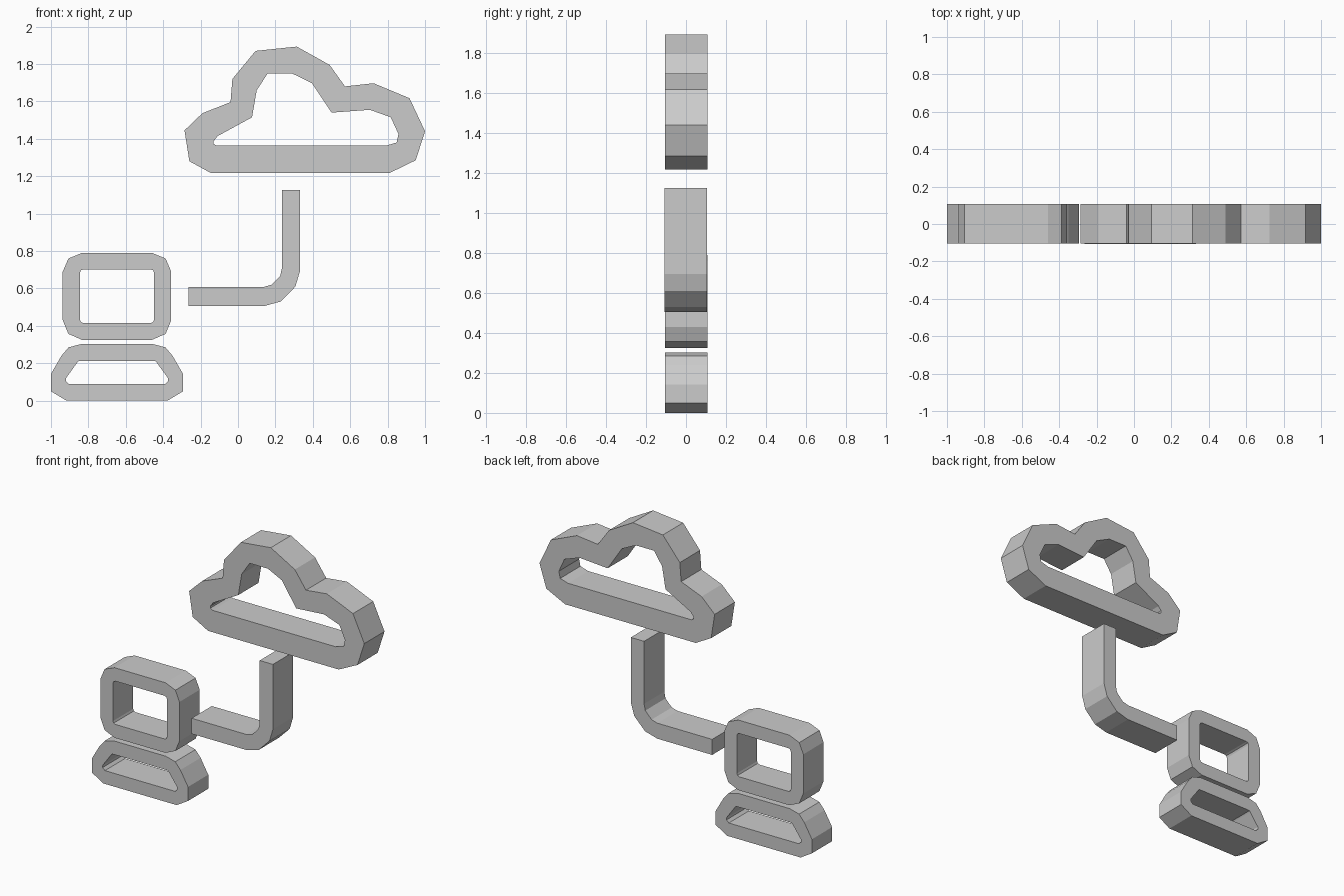
import bpy, bmesh

if "Cube" in bpy.data.objects:
    bpy.data.objects.remove(bpy.data.objects["Cube"])

def band(name, outer, inner, y0, y1, closed=True):
    """Extruded strip between two matching x-z outlines."""
    bm = bmesh.new()
    rows = [[bm.verts.new((x, y, z)) for x, z in line]
            for line, y in ((outer, y0), (outer, y1), (inner, y1), (inner, y0))]
    n = len(outer)
    for i in range(n if closed else n - 1):
        j = (i + 1) % n
        for k in range(4):
            a, b = rows[k], rows[(k + 1) % 4]
            bm.faces.new((a[i], a[j], b[j], b[i]))
    if not closed:
        for i in (0, n - 1):
            bm.faces.new([r[i] for r in rows])
    bmesh.ops.recalc_face_normals(bm, faces=bm.faces)
    mesh = bpy.data.meshes.new(name)
    bm.to_mesh(mesh)
    bm.free()
    obj = bpy.data.objects.new(name, mesh)
    bpy.context.collection.objects.link(obj)
    return obj

def mirrored(half, cx):
    """Half outline (top to bottom, right side) mirrored about x = cx."""
    return [(cx + x, z) for x, z in half] + [(cx - x, z) for x, z in reversed(half)]

BACK, FRONT = 0.108, -0.104
CX = -0.647

# Cloud outline
cloud_outer = [(-.286, 1.445), (-.19, 1.537), (-.04, 1.596), (-.03, 1.72), (.094, 1.87),
               (.314, 1.893), (.49, 1.795), (.572, 1.68), (.725, 1.697), (.917, 1.617),
               (1.0, 1.44), (.95, 1.285), (.812, 1.218), (-.147, 1.218), (-.26, 1.28)]
cloud_inner = [(-.13, 1.387), (-.11, 1.414), (.075, 1.515), (.10, 1.66), (.158, 1.748),
               (.292, 1.748), (.395, 1.698), (.50, 1.54), (.705, 1.555), (.817, 1.515),
               (.858, 1.425), (.848, 1.38), (.79, 1.363), (-.115, 1.363), (-.13, 1.373)]
band("cloud", cloud_outer, cloud_inner, FRONT, BACK)

# Bent cable between computer and cloud
cable_outer = [(.332, 1.125), (.332, .695), (.307, .61), (.228, .53), (.137, .505), (-.265, .505)]
cable_inner = [(.235, 1.125), (.235, .71), (.226, .668), (.18, .62), (.137, .608), (-.265, .608)]
band("cable", cable_outer, cable_inner, -BACK, -FRONT, closed=False)

# Monitor frame
screen_outer = [(.187, .79), (.26, .76), (.29, .69), (.29, .43), (.26, .357), (.187, .325)]
screen_inner = [(.18, .702), (.193, .697), (.198, .684), (.198, .433), (.193, .42), (.18, .415)]
band("monitor", mirrored(screen_outer, CX), mirrored(screen_inner, CX), FRONT, BACK)

# Keyboard base frame
base_outer = [(.19, .303), (.259, .285), (.297, .24), (.353, .143), (.353, .05), (.27, 0)]
base_inner = [(.19, .213), (.205, .212), (.212, .204), (.273, .12), (.274, .104), (.257, .088)]
band("keyboard_base", mirrored(base_outer, CX), mirrored(base_inner, CX), FRONT, BACK)
